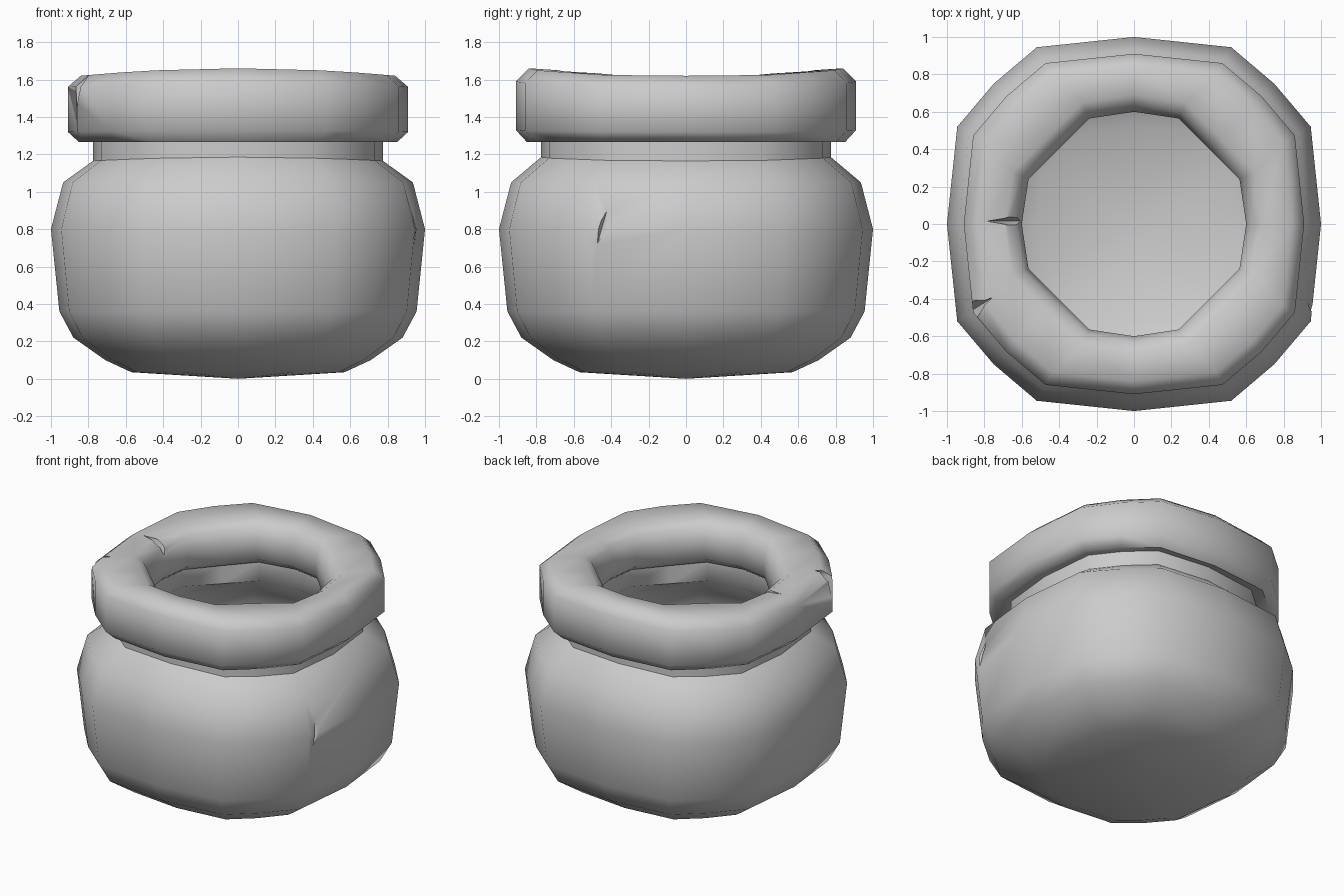
import bpy, bmesh, math
from mathutils import Vector, Euler

if "Cube" in bpy.data.objects:
    bpy.data.objects.remove(bpy.data.objects["Cube"])

# Quarter cross-sections (unit), rotated four times into 16 sides
SQUARE = [(1, 0), (.945, .52), (.75, .75), (.52, .945)]
ROUND = [(1, 0), (.94, .4), (.67, .67), (.4, .94)]


def ring(bm, r, z, shape, sag):
    verts = []
    for q in range(4):
        for x, y in shape:
            for _ in range(q):
                x, y = -y, x
            verts.append(bm.verts.new((x * r, y * r, z - sag * x * x)))
    return verts


def bridge(bm, a, b):
    n = len(a)
    for i in range(n):
        bm.faces.new((a[i], a[(i + 1) % n], b[(i + 1) % n], b[i]))


def finish(bm, name):
    bmesh.ops.recalc_face_normals(bm, faces=bm.faces)
    mesh = bpy.data.meshes.new(name)
    bm.to_mesh(mesh)
    bm.free()
    ob = bpy.data.objects.new(name, mesh)
    bpy.context.collection.objects.link(ob)
    return ob


def loft(name, profile, closed=False, ends=None):
    bm = bmesh.new()
    rings = [ring(bm, *p) for p in profile]
    for a, b in zip(rings, rings[1:]):
        bridge(bm, a, b)
    if closed:
        bridge(bm, rings[-1], rings[0])
    else:
        for rg, z in ((rings[0], ends[0]), (rings[-1], ends[1])):
            c = bm.verts.new((0, 0, z))
            for i in range(len(rg)):
                bm.faces.new((rg[i], rg[(i + 1) % len(rg)], c))
    return finish(bm, name)


def carve(ob, chips):
    # Diamond-shaped chips cut out of the surface
    for loc, scale, rot in chips:
        bm = bmesh.new()
        bmesh.ops.create_uvsphere(bm, u_segments=4, v_segments=2, radius=1)
        cutter = finish(bm, "chip_cutter")
        cutter.hide_render = True
        cutter.location = loc
        cutter.scale = scale
        cutter.rotation_euler = [math.radians(a) for a in rot]
        bpy.context.view_layer.update()
        mod = ob.modifiers.new("chip", 'BOOLEAN')
        mod.operation = 'DIFFERENCE'
        mod.solver = 'EXACT'
        mod.object = cutter
        bpy.context.view_layer.objects.active = ob
        bpy.ops.object.modifier_apply(modifier=mod.name)
        bpy.data.objects.remove(cutter)


def smooth(ob, angle):
    bpy.ops.object.select_all(action='DESELECT')
    ob.select_set(True)
    bpy.context.view_layer.objects.active = ob
    bpy.ops.object.shade_smooth_by_angle(angle=math.radians(angle))


# Pot body: outer wall, neck, then the inner wall back down
body = loft("pot_body", [
    (.57, .035, SQUARE, 0), (.71, .10, SQUARE, 0), (.88, .22, SQUARE, 0),
    (.955, .36, SQUARE, 0), (1.0, .80, SQUARE, 0), (.935, 1.05, SQUARE, 0),
    (.775, 1.185, SQUARE, .02), (.775, 1.32, SQUARE, .02),
    (.68, 1.33, ROUND, .02), (.68, 1.18, ROUND, 0), (.84, 1.01, SQUARE, 0),
    (.91, .79, SQUARE, 0), (.86, .40, SQUARE, 0), (.78, .27, SQUARE, 0),
    (.52, .13, SQUARE, 0)], ends=(0, .09))
carve(body, [((.955, -.44, .84), (.035, .025, .2), (-16, 0, 0))])
smooth(body, 48)

# Thick rim, sagging slightly at left and right
rim = loft("rim", [
    (.60, 1.38, ROUND, .02), (.60, 1.52, ROUND, .03), (.63, 1.61, ROUND, .04),
    (.69, 1.65, ROUND, .04), (.84, 1.66, SQUARE, .04), (.91, 1.59, SQUARE, .03),
    (.91, 1.33, SQUARE, .01), (.85, 1.265, SQUARE, 0), (.76, 1.295, SQUARE, .02),
    (.66, 1.33, ROUND, .02)], closed=True)
carve(rim, [
    ((-.62, .015, 1.60), (.20, .03, .09), (0, 0, 0)),
    ((-.88, -.47, 1.57), (.22, .05, .15), (0, 0, 32))])
smooth(rim, 55)
